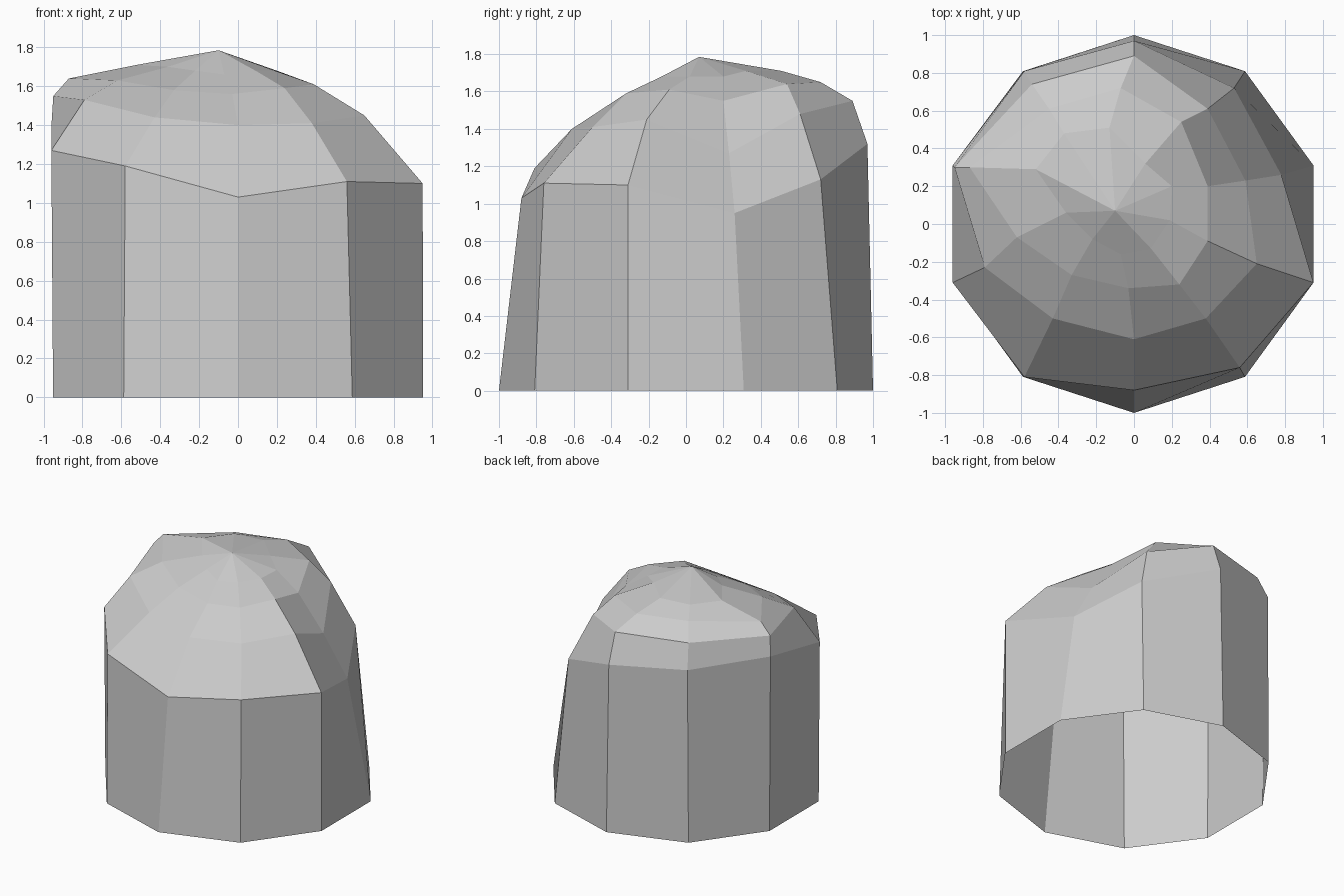
import bpy, bmesh
from math import cos, sin, radians

# Each profile runs from shoulder to near the tip, one per side of the ten-sided base
profiles = {
    90:  [(0, .97, 1.32), (0, .89, 1.55), (-.07, .72, 1.65), (-.13, .51, 1.71)],
    126: [(-.58, .81, 1.37), (-.54, .74, 1.55), (-.45, .61, 1.65), (-.37, .48, 1.71)],
    162: [(-.96, .31, 1.39), (-.95, .30, 1.55), (-.87, .30, 1.64), (-.52, .29, 1.71)],
    198: [(-.96, -.31, 1.27), (-.79, -.23, 1.53), (-.62, -.07, 1.63), (-.36, .06, 1.70)],
    234: [(-.58, -.81, 1.19), (-.43, -.50, 1.44), (-.33, -.27, 1.58), (-.22, -.08, 1.68)],
    270: [(0, -.88, 1.03), (0, -.61, 1.40), (-.03, -.34, 1.56), (-.07, -.16, 1.66)],
    306: [(.56, -.76, 1.11), (.38, -.50, 1.41), (.24, -.32, 1.59), (.09, -.13, 1.68)],
    342: [(.95, -.31, 1.10), (.65, -.21, 1.45), (.39, -.09, 1.61), (.19, .02, 1.68)],
    18:  [(.78, .26, .95), (.59, .23, 1.27), (.39, .20, 1.55), (.20, .20, 1.68)],
    54:  [(.53, .72, 1.13), (.39, .61, 1.48), (.25, .54, 1.64), (.06, .32, 1.71)],
}

bm = bmesh.new()
tip = bm.verts.new((-.10, .07, 1.785))

# Columns of points rising from the regular base
columns = []
for angle, points in profiles.items():
    a = radians(angle)
    base = (cos(a), sin(a), 0)
    columns.append([bm.verts.new(p) for p in [base] + points])

# Walls and dome between neighbouring columns, left open underneath
for i, left in enumerate(columns):
    right = columns[(i + 1) % len(columns)]
    for j in range(len(left) - 1):
        bm.faces.new((left[j], right[j], right[j + 1], left[j + 1]))
    bm.faces.new((left[-1], right[-1], tip))
bmesh.ops.recalc_face_normals(bm, faces=bm.faces[:])

mesh = bpy.data.meshes.new("faceted_dome")
bm.to_mesh(mesh)
bm.free()
dome = bpy.data.objects.new("faceted_dome", mesh)
bpy.context.collection.objects.link(dome)
